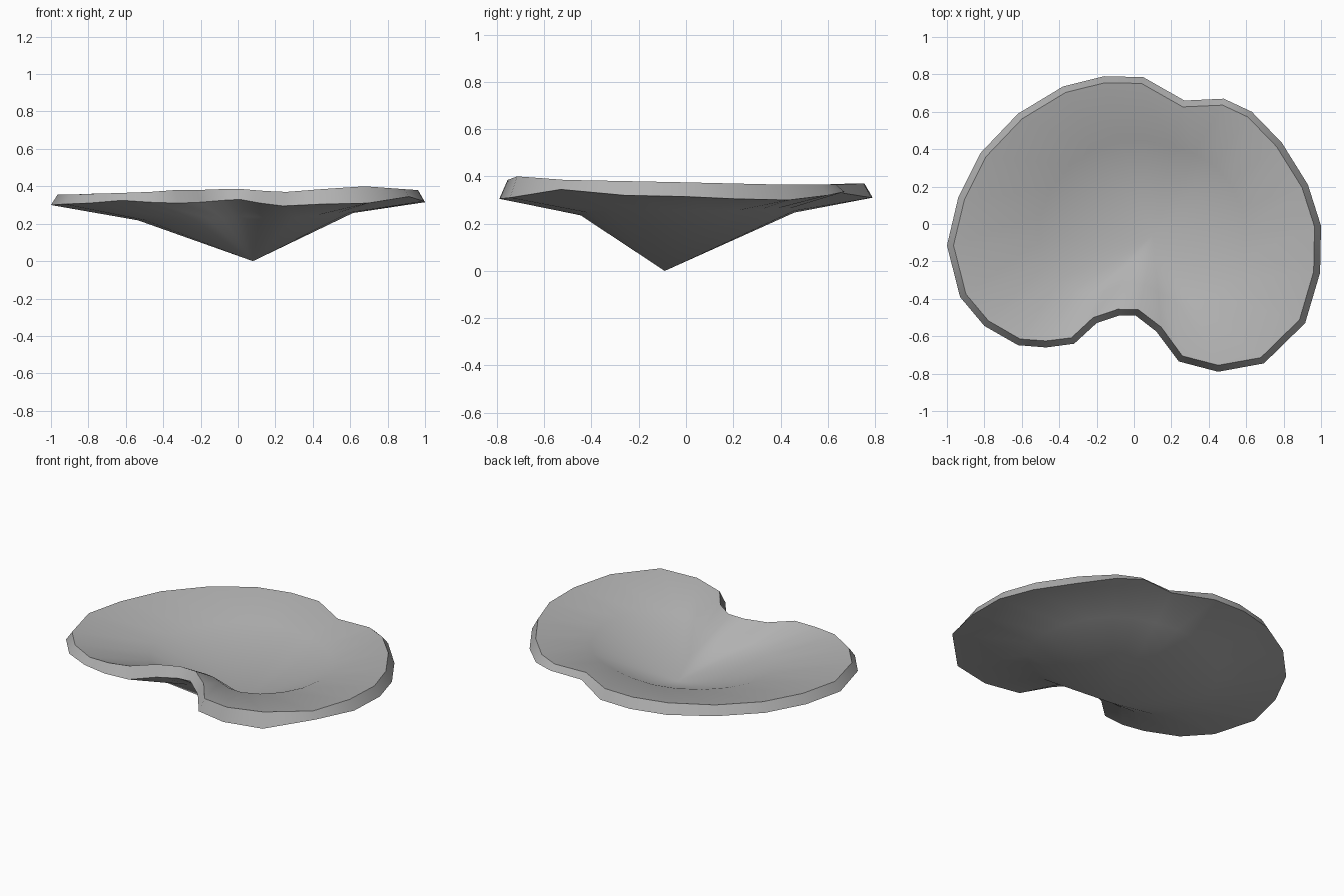
import bpy, bmesh, math

if "Cube" in bpy.data.objects:
    bpy.data.objects.remove(bpy.data.objects["Cube"])

# Rim outline: outer x, outer y, lower z, upper z (clockwise from the back)
RIM = [(-.16, .79, .31, .37), (.05, .785, .31, .37), (.27, .66, .33, .365),
       (.48, .67, .335, .365), (.63, .60, .32, .365), (.79, .435, .30, .365),
       (.93, .21, .305, .37), (1, -.01, .315, .375), (.995, -.26, .32, .38),
       (.915, -.53, .345, .385), (.695, -.745, .31, .40), (.45, -.79, .305, .385),
       (.24, -.735, .295, .37), (.12, -.575, .31, .375), (.01, -.49, .33, .385),
       (-.08, -.49, .325, .385), (-.2, -.53, .315, .38), (-.32, -.64, .31, .38),
       (-.47, -.66, .315, .37), (-.62, -.648, .325, .365)]
RIM += [(-.8, -.545, .31, .36), (-.93, -.39, .305, .355), (-1, -.115, .30, .355),
        (-.94, .14, .30, .355), (-.82, .38, .305, .36), (-.62, .59, .31, .365),
        (-.38, .735, .31, .37)]
INSET = .035
N = len(RIM)


def inset(i):
    """Point of the upper rim, moved inward along the outline normal."""
    a, b = RIM[i - 1], RIM[(i + 1) % N]
    dx, dy = b[0] - a[0], b[1] - a[1]
    d = math.hypot(dx, dy)
    x, y, _, z = RIM[i]
    return x + dy / d * INSET, y - dx / d * INSET, z


def relax(points, times):
    """Even out a closed loop by averaging neighbours."""
    for _ in range(times):
        points = [tuple((a + 2 * b + c) / 4 for a, b, c in
                        zip(points[i - 1], points[i], points[(i + 1) % N]))
                  for i in range(N)]
    return points


bm = bmesh.new()


def ring(points):
    return [bm.verts.new(p) for p in points]


def mid_ring(points, tip):
    """Softer, smaller loop between the rim and the tip."""
    cx, cy, cz = tip
    out = []
    for x, y, z in relax(points, 3):
        f = .62 + .06 * y
        drop = .77 + .05 * x + .04 * y
        out.append((cx + (x - cx) * f, cy + (y - cy) * f, cz + (z - cz) * drop))
    return ring(out)


def bridge(a, b):
    for i in range(N):
        j = (i + 1) % N
        bm.faces.new((a[i], a[j], b[j], b[i]))


def fan(r, tip):
    v = bm.verts.new(tip)
    for i in range(N):
        bm.faces.new((r[i], r[(i + 1) % N], v))


# Shell: pointed underside, sloped rim and dished top
low = [p[:3] for p in RIM]
high = [inset(i) for i in range(N)]
low_tip, high_tip = (.08, -.09, 0), (.10, -.06, .09)
low_ring, high_ring = ring(low), ring(high)
low_mid, high_mid = mid_ring(low, low_tip), mid_ring(high, high_tip)
fan(low_mid, low_tip)
bridge(low_mid, low_ring)
bridge(low_ring, high_ring)
bridge(high_ring, high_mid)
fan(high_mid, high_tip)
bmesh.ops.recalc_face_normals(bm, faces=bm.faces)
for f in bm.faces:
    f.smooth = True
for r in (low_ring, high_ring):
    for i in range(N):
        bm.edges.get((r[i], r[(i + 1) % N])).smooth = False

mesh = bpy.data.meshes.new("leaf_pad")
bm.to_mesh(mesh)
bm.free()
grey = bpy.data.materials.new("dark_grey")
grey.diffuse_color = (.44, .44, .44, 1)
grey.use_nodes = True
grey.node_tree.nodes["Principled BSDF"].inputs["Base Color"].default_value = grey.diffuse_color
mesh.materials.append(grey)
bpy.context.collection.objects.link(bpy.data.objects.new("leaf_pad", mesh))
